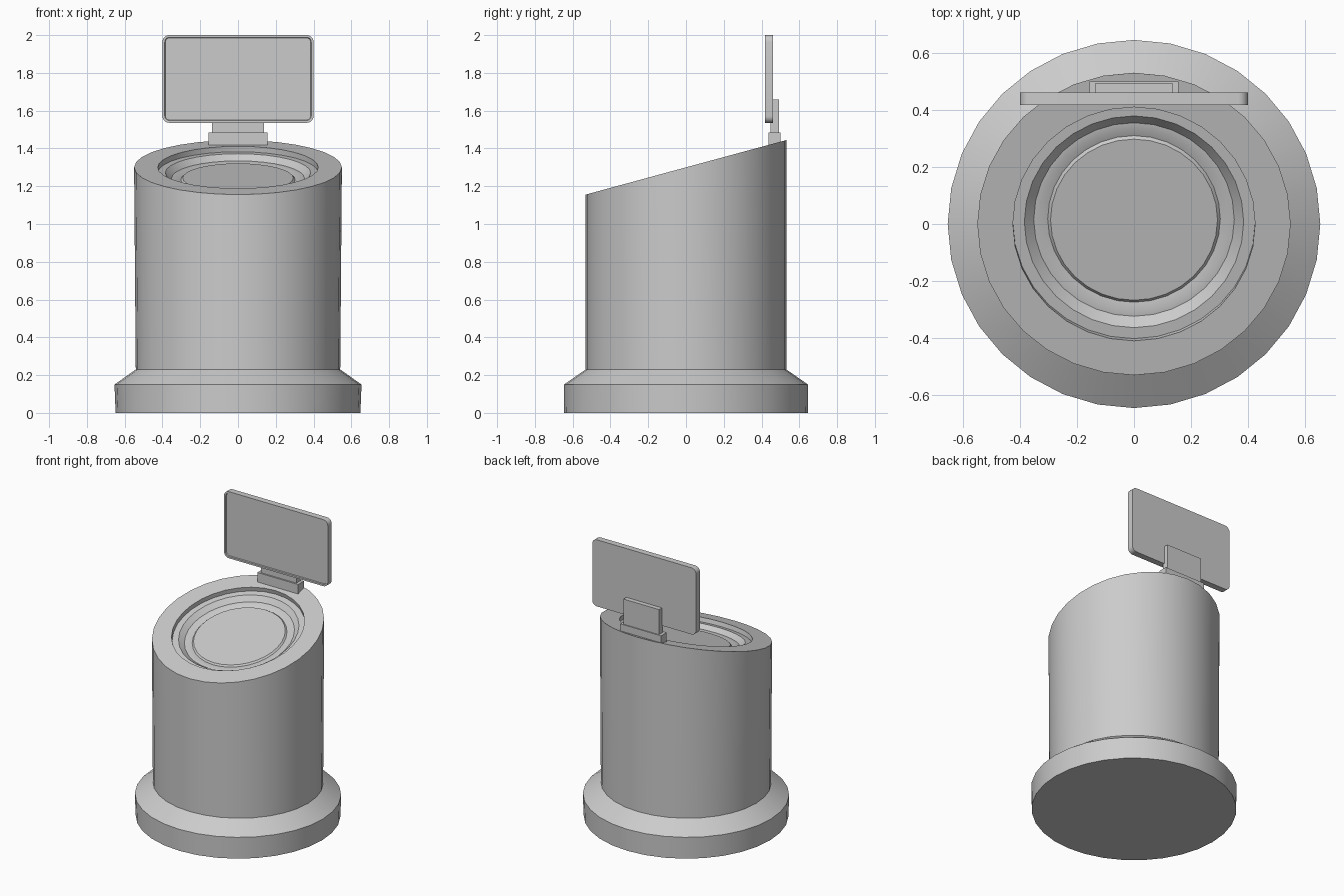
import bpy, bmesh, math
from mathutils import Matrix, Vector

if "Cube" in bpy.data.objects:
    bpy.data.objects.remove(bpy.data.objects["Cube"])

SIDES = 32
TILT = Matrix.Translation((0, 0, 1.30)) @ Matrix.Rotation(math.radians(15.2), 4, 'X')
FLAT = Matrix.Identity(4)


def finish(name, bm, smooth=True):
    bmesh.ops.recalc_face_normals(bm, faces=bm.faces)
    me = bpy.data.meshes.new(name)
    bm.to_mesh(me)
    bm.free()
    ob = bpy.data.objects.new(name, me)
    bpy.context.collection.objects.link(ob)
    if smooth:
        bpy.ops.object.select_all(action='DESELECT')
        ob.select_set(True)
        bpy.context.view_layer.objects.active = ob
        bpy.ops.object.shade_smooth_by_angle(angle=math.radians(25))
    return ob


def skin(name, loops, smooth=True):
    """Bridge a list of equal-length point loops and cap both ends."""
    bm = bmesh.new()
    rings = [[bm.verts.new(p) for p in loop] for loop in loops]
    n = len(rings[0])
    for a, b in zip(rings, rings[1:]):
        for i in range(n):
            j = (i + 1) % n
            bm.faces.new((a[i], a[j], b[j], b[i]))
    bm.faces.new(rings[0])
    bm.faces.new(rings[-1])
    return finish(name, bm, smooth)


def circle(rx, ry, z, mat=FLAT):
    angles = [2 * math.pi * i / SIDES for i in range(SIDES)]
    return [mat @ Vector((rx * math.cos(a), ry * math.sin(a), z)) for a in angles]


def rounded_rect(w, h, r, y, zc):
    pts = []
    for k, (sx, sz) in enumerate(((1, 1), (-1, 1), (-1, -1), (1, -1))):
        for s in range(6):
            a = math.radians(90 * k + 18 * s)
            pts.append(Vector((sx * (w - r) + r * math.cos(a), y,
                               zc + sz * (h - r) + r * math.sin(a))))
    return pts


def box(name, hx, y0, y1, z0, z1, slope=0.0):
    # slope makes the underside follow the slanted top
    loops = [[(x, y, z0 + slope * (y - y0)) for x, y in
              ((-hx, y0), (hx, y0), (hx, y1), (-hx, y1))],
             [(x, y, z1) for x, y in ((-hx, y0), (hx, y0), (hx, y1), (-hx, y1))]]
    return skin(name, loops, False)


# flared foot
skin("base_foot", [circle(0.648, 0.645, 0), circle(0.654, 0.646, 0.15),
                   circle(0.541, 0.531, 0.23)])

# slanted column with the stepped round recess (radius, depth below the rim)
recess = [(0.55, 0), (0.425, 0), (0.425, 0.03), (0.385, 0.03), (0.352, 0.06),
          (0.332, 0.06), (0.303, 0.068), (0.293, 0.058)]
skin("column", [circle(0.541, 0.531, 0.2)] +
     [circle(r, r, -d, TILT) for r, d in recess])

# screen mount
box("mount_block", 0.157, 0.437, 0.50, 1.415, 1.485, 0.27)
box("mount_upright", 0.137, 0.447, 0.493, 1.47, 1.66)

# screen panel with a thin raised border
ZC = 1.768
skin("screen", [rounded_rect(0.40, 0.232, 0.035, 0.461, ZC),
                rounded_rect(0.40, 0.232, 0.035, 0.418, ZC),
                rounded_rect(0.388, 0.220, 0.025, 0.418, ZC),
                rounded_rect(0.385, 0.217, 0.022, 0.425, ZC)])
